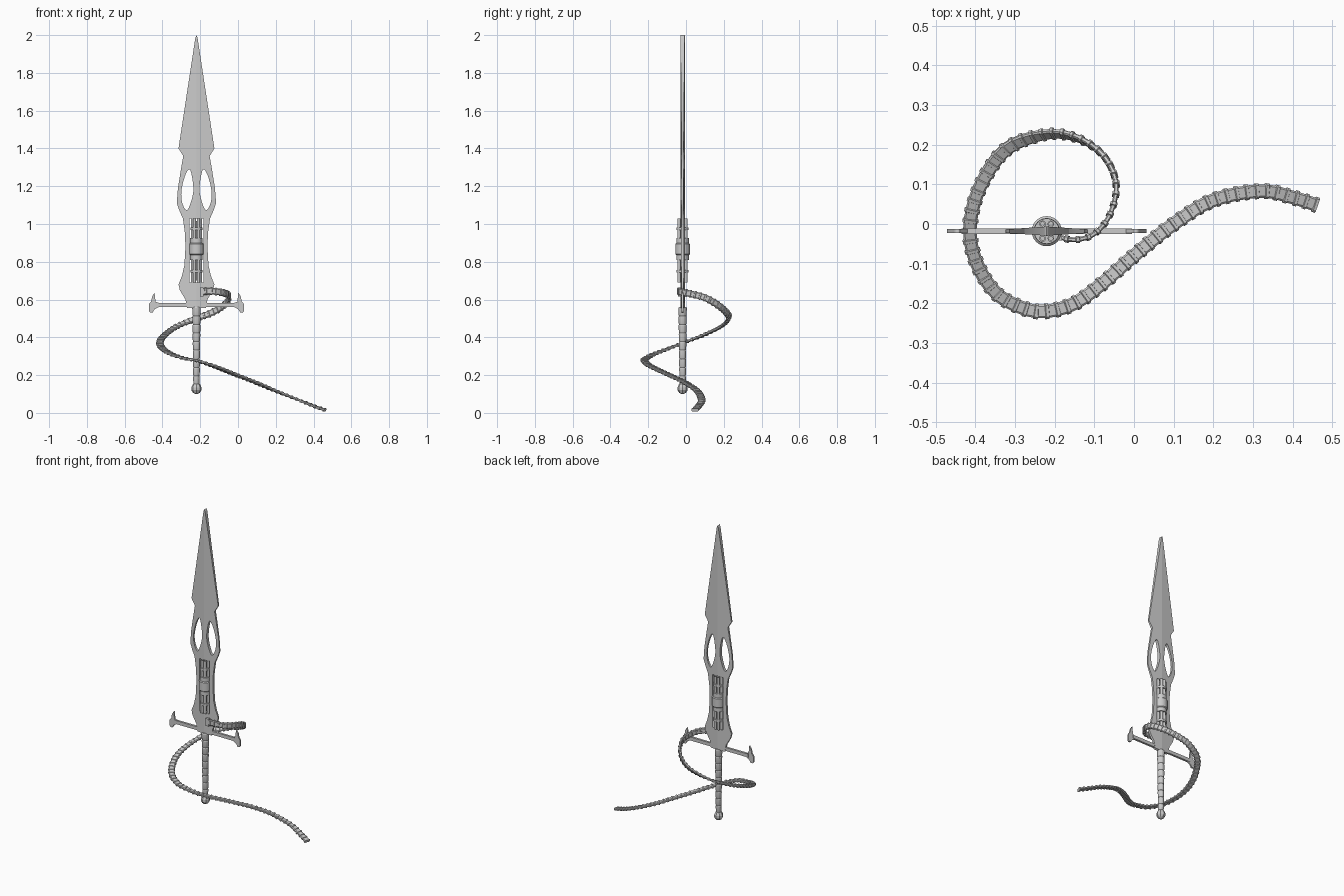
import bpy, bmesh
from math import cos, sin, pi, radians
from mathutils import Vector

if "Cube" in bpy.data.objects:
    bpy.data.objects.remove(bpy.data.objects["Cube"])

CX, CY = -0.22, -0.018          # sword axis


def add_mesh(name, bm, smooth=None):
    bmesh.ops.recalc_face_normals(bm, faces=bm.faces)
    me = bpy.data.meshes.new(name)
    bm.to_mesh(me)
    bm.free()
    ob = bpy.data.objects.new(name, me)
    bpy.context.collection.objects.link(ob)
    if smooth:
        bpy.ops.object.select_all(action='DESELECT')
        ob.select_set(True)
        bpy.context.view_layer.objects.active = ob
        bpy.ops.object.shade_smooth_by_angle(angle=radians(smooth))
    return ob


def loft(bm, rings):
    """Skin a list of closed point rings and cap both ends."""
    vs = [[bm.verts.new(p) for p in r] for r in rings]
    n = len(vs[0])
    for a, b in zip(vs, vs[1:]):
        for i in range(n):
            bm.faces.new((a[i], a[(i + 1) % n], b[(i + 1) % n], b[i]))
    bm.faces.new(vs[0])
    bm.faces.new(vs[-1])


def lathe(name, prof, sides, x=CX, y=CY, smooth=35):
    bm = bmesh.new()
    loft(bm, [[(x + r * cos(2 * pi * i / sides), y + r * sin(2 * pi * i / sides), z)
               for i in range(sides)] for r, z in prof])
    return add_mesh(name, bm, smooth)


def box(name, c, s):
    bm = bmesh.new()
    bmesh.ops.create_cube(bm, size=1)
    for v in bm.verts:
        v.co = Vector(a + b * k for a, b, k in zip(c, v.co, s))
    return add_mesh(name, bm)


def spline(pts, closed=False, steps=6):
    """Catmull-Rom through the points."""
    P = [Vector(p) for p in pts]
    n, out = len(P), []
    for i in range(n if closed else n - 1):
        if closed:
            a, b, c, d = (P[(i + k) % n] for k in (-1, 0, 1, 2))
        else:
            a, b, c, d = P[max(i - 1, 0)], P[i], P[i + 1], P[min(i + 2, n - 1)]
        for s in range(steps):
            t = s / steps
            out.append(0.5 * (2 * b + (c - a) * t + (2 * a - 5 * b + 4 * c - d) * t * t
                              + (3 * b - a - 3 * c + d) * t ** 3))
    return out if closed else out + [P[-1]]


def plate(name, outlines, thick, ridge=None):
    """Upright plate from (x, z) outlines; ridge gives extra half thickness at centre."""
    cu = bpy.data.curves.new(name, 'CURVE')
    cu.dimensions, cu.fill_mode, cu.extrude = '2D', 'BOTH', thick / 2
    for pts in outlines:
        sp = cu.splines.new('POLY')
        sp.points.add(len(pts) - 1)
        for p, q in zip(sp.points, pts):
            p.co = (q[0], q[1], 0, 1)
        sp.use_cyclic_u = True
    tmp = bpy.data.objects.new(name + "_outline", cu)
    bpy.context.collection.objects.link(tmp)
    dg = bpy.context.evaluated_depsgraph_get()
    me = bpy.data.meshes.new_from_object(tmp.evaluated_get(dg))
    bm = bmesh.new()
    bm.from_mesh(me)
    bpy.data.objects.remove(tmp)
    bpy.data.meshes.remove(me)
    bmesh.ops.remove_doubles(bm, verts=bm.verts, dist=1e-5)
    if ridge:
        bmesh.ops.bisect_plane(bm, geom=bm.verts[:] + bm.edges[:] + bm.faces[:],
                               plane_co=(0, 0, 0), plane_no=(1, 0, 0))
    for v in bm.verts:
        x, z, d = v.co
        if ridge:
            d += (1 if d > 0 else -1) * ridge * max(0, 1 - abs(x) / 0.105)
        v.co = (CX + x, CY - d, z)
    return add_mesh(name, bm)


def mirror(pts):
    return [(-x, z) for x, z in reversed(pts)]


# Blade with two teardrop openings and a slot for the barrels
side = [(0.095, 1.40), (0.07, 1.36), (0.082, 1.29), (0.098, 1.19), (0.104, 1.11),
        (0.09, 1.07), (0.072, 1.03), (0.062, 0.96), (0.058, 0.88), (0.064, 0.78),
        (0.077, 0.725), (0.095, 0.68), (0.088, 0.65), (0.058, 0.60), (0.05, 0.555)]
hole = [tuple(p) for p in spline([(0.037, 1.29), (0.021, 1.235), (0.018, 1.16), (0.047, 1.075),
                                  (0.073, 1.105), (0.08, 1.17), (0.062, 1.25)], True, 5)]
slot = [(-0.037, 0.69), (0.037, 0.69), (0.037, 1.03), (-0.037, 1.03)]
plate("blade", [[(0.006, 1.985)] + side + mirror(side) + [(-0.006, 1.985), (0, 2.0)],
                hole, mirror(hole), slot], 0.009, 0.007)

# Rotary barrels seated in the slot
for i in range(6):
    a = i * pi / 3
    x, y = CX + 0.021 * cos(a), CY + 0.021 * sin(a)
    lathe("barrel", [(0.005, 1.0), (0.005, 1.03), (0.0085, 1.03), (0.0085, 0.69)], 12, x, y)
lathe("barrel_core", [(0.012, 0.70), (0.012, 1.015)], 12)
for z in (0.75, 0.975):
    lathe("barrel_clamp", [(0.032, z - 0.007), (0.032, z + 0.007)], 24)
lathe("barrel_drum", [(0.033, 0.81), (0.033, 0.835), (0.038, 0.84), (0.038, 0.895),
                      (0.033, 0.90), (0.033, 0.925)], 24)

# Cross guard with flared ends
box("guard_bar", (CX, CY, 0.572), (0.43, 0.014, 0.022))
flare = [(0.222, 0.637), (0.235, 0.615), (0.239, 0.592), (0.252, 0.575), (0.252, 0.54), (0.244, 0.53),
         (0.232, 0.531), (0.222, 0.548), (0.2, 0.56), (0.2, 0.583), (0.216, 0.588), (0.219, 0.61)]
plate("guard_end_right", [flare], 0.01)
plate("guard_end_left", [mirror(flare)], 0.01)

# Wrapped grip and faceted pommel
grip = []
for i in range(9):
    z, r = 0.15 + i * 0.0455, 0.0165 + i * 0.0006
    grip += [(r - 0.002, z), (r, z + 0.005), (r + 0.001, z + 0.0405), (r - 0.002, z + 0.0455)]
lathe("grip", grip, 16, smooth=20)
lathe("pommel", [(0.006, 0.10), (0.018, 0.106), (0.027, 0.12), (0.027, 0.135),
                 (0.019, 0.152), (0.013, 0.157)], 8, smooth=None)

# Coiling ridged belt: turns from upright to flat along its length
path = [(-0.19, -0.032, 0.64), (-0.15, -0.04, 0.645), (-0.10, -0.025, 0.64), (-0.06, 0.025, 0.63),
        (-0.045, 0.1, 0.61), (-0.075, 0.17, 0.57), (-0.14, 0.215, 0.53), (-0.22, 0.226, 0.50),
        (-0.32, 0.19, 0.46), (-0.385, 0.1, 0.415), (-0.413, 0, 0.376), (-0.40, -0.09, 0.342),
        (-0.35, -0.172, 0.31), (-0.28, -0.212, 0.288), (-0.22, -0.22, 0.277), (-0.15, -0.2, 0.255),
        (-0.08, -0.15, 0.229), (0, -0.08, 0.197), (0.1, 0, 0.158), (0.2, 0.06, 0.116),
        (0.32, 0.083, 0.069), (0.40, 0.067, 0.037), (0.462, 0.047, 0.015)]
pts = spline(path, steps=10)
lens = [0]
for a, b in zip(pts, pts[1:]):
    lens.append(lens[-1] + (b - a).length)


def sample(s):
    i = max(k for k in range(len(lens) - 1) if lens[k] <= s)
    t = (s - lens[i]) / (lens[i + 1] - lens[i])
    return pts[i].lerp(pts[i + 1], t), (pts[min(i + 2, len(pts) - 1)] - pts[max(i - 1, 0)]).normalized()


links, rings = 74, []
step = lens[-1] / links
for k in range(links):
    for f, w, h in ((0, .017, .006), (.62, .017, .006), (.68, .020, .009), (.95, .020, .009)):
        s = min((k + f) * step, lens[-1] - 1e-5)
        p, tan = sample(s)
        lat = tan.cross(Vector((0, 0, 1))).normalized()
        up = lat.cross(tan)
        u = min(1, max(0, (s / lens[-1] - 0.14) / 0.24))
        a = (1 - u * u * (3 - 2 * u)) * pi / 2
        wd, nd = lat * cos(a) + up * sin(a), up * cos(a) - lat * sin(a)
        rings.append([p + wd * x * w + nd * y * h for x, y in
                      ((1, .5), (.75, 1), (-.75, 1), (-1, .5), (-1, -.5), (-.75, -1), (.75, -1), (1, -.5))])
bm = bmesh.new()
loft(bm, rings)
add_mesh("belt", bm)
box("belt_mount", (CX + 0.028, CY - 0.013, 0.64), (0.02, 0.022, 0.048))
